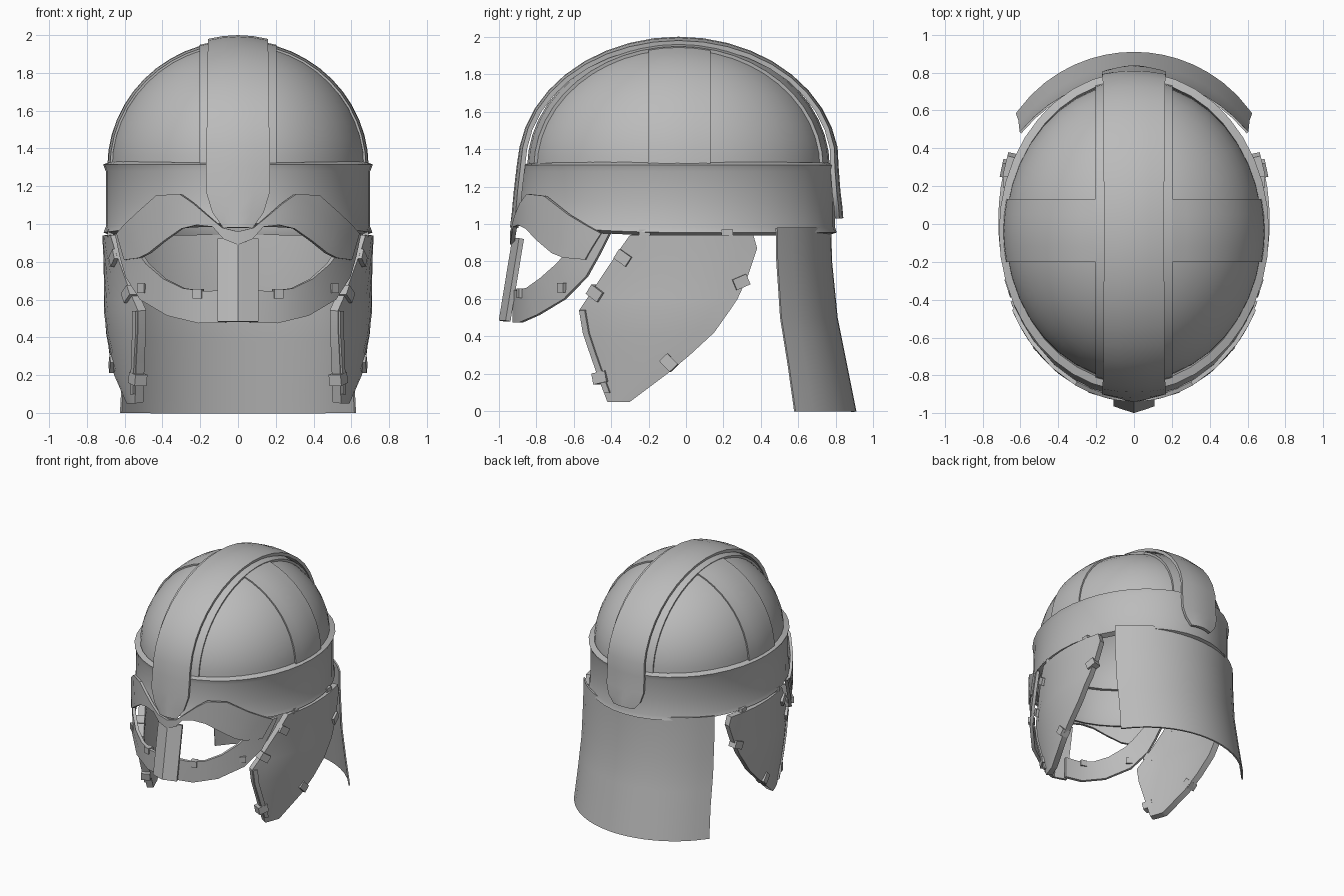
import bpy, bmesh, math
from mathutils import Vector

if "Cube" in bpy.data.objects:
    bpy.data.objects.remove(bpy.data.objects["Cube"])

steel = bpy.data.materials.new("grey steel")
steel.diffuse_color = (0.5, 0.5, 0.5, 1)
steel.use_nodes = True
steel.node_tree.nodes["Principled BSDF"].inputs["Base Color"].default_value = steel.diffuse_color
CY, RX, RY, H = -0.04, 0.68, 0.79, 0.66   # dome centre, radii and height


def lerp_table(table, t):
    """Piecewise-linear lookup; each row is (key, values...)."""
    for a, b in zip(table, table[1:]):
        if t <= b[0]:
            k = (t - a[0]) / (b[0] - a[0])
            return [p + (q - p) * k for p, q in zip(a[1:], b[1:])]
    return table[-1][1:]


def finish(name, bm, angle=35):
    me = bpy.data.meshes.new(name)
    bm.to_mesh(me)
    bm.free()
    me.materials.append(steel)
    ob = bpy.data.objects.new(name, me)
    bpy.context.collection.objects.link(ob)
    bpy.ops.object.select_all(action='DESELECT')
    ob.select_set(True)
    bpy.context.view_layer.objects.active = ob
    bpy.ops.object.shade_smooth_by_angle(angle=math.radians(angle))
    return ob


def sheet(name, f, us, vs, thick, offset=1):
    """Grid surface f(u, v) facing away from the helmet axis, thickened."""
    bm = bmesh.new()
    g = [[bm.verts.new(f(u, v)) for v in vs] for u in us]
    for i in range(len(us) - 1):
        for j in range(len(vs) - 1):
            bm.faces.new((g[i][j], g[i + 1][j], g[i + 1][j + 1], g[i][j + 1]))
    bmesh.ops.remove_doubles(bm, verts=bm.verts, dist=1e-4)
    bm.normal_update()
    mid = Vector((0, CY, 0.9))
    if sum((fc.calc_center_median() - mid).dot(fc.normal) * fc.calc_area() for fc in bm.faces) < 0:
        bmesh.ops.reverse_faces(bm, faces=bm.faces)
    ob = finish(name, bm)
    m = ob.modifiers.new("thickness", 'SOLIDIFY')
    m.thickness, m.offset = thick, offset
    bpy.ops.object.modifier_apply(modifier=m.name)
    bpy.ops.object.shade_smooth_by_angle(angle=math.radians(35))
    return ob


def span(a, b, n):
    return [a + (b - a) * i / n for i in range(n + 1)]


def block(name, loc, size, yaw=0, pitch=0):
    bm = bmesh.new()
    bmesh.ops.create_cube(bm, size=1)
    for v in bm.verts:
        v.co = Vector((v.co.x * size[0], v.co.y * size[1], v.co.z * size[2]))
    ob = finish(name, bm)
    ob.location, ob.rotation_euler = loc, (pitch, 0, yaw)
    return ob


# Dome shell
def dome(a, b):
    c = math.cos(b)
    return (RX * c * math.cos(a), CY + RY * c * math.sin(a), 1.3 + H * math.sin(b))


sheet("dome", dome, span(0, 2 * math.pi, 40), span(-0.04, math.pi / 2, 12), 0.03, -1)


# Raised ribs lying on the dome: one lengthwise, two sideways
def long_rib(x, a):
    s = math.sqrt(1 - (x / RX) ** 2)
    return (x, CY - RY * s * math.cos(a), 1.3 + H * s * math.sin(a))


sheet("lengthwise_rib", long_rib, span(-0.2, 0.2, 4), span(0, math.pi, 24), 0.018)
for side, label in ((1, "right"), (-1, "left")):
    def cross_rib(y, a):
        s = math.sqrt(1 - ((y - CY) / RY) ** 2)
        return (side * RX * s * math.cos(a), y, 1.3 + H * s * math.sin(a))
    sheet("cross_rib_" + label, cross_rib, span(-0.2, 0.13, 4), span(0, 1.28, 10), 0.012)

# Crest strap from brow to nape, with tapered front end
path = [(-0.915, 0.98), (-0.905, 1.06), (-0.895, 1.17), (-0.88, 1.3)]
path += [(CY - 0.835 * math.cos(a), 1.3 + 0.675 * math.sin(a)) for a in span(0, math.pi, 20)[1:-1]]
path += [(0.79, 1.3), (0.80, 1.17), (0.81, 1.09), (0.815, 1.03)]
half = {0: 0.07, 1: 0.13, len(path) - 2: 0.14, len(path) - 1: 0.09}


def strap(u, i):
    y, z = path[i]
    drop = 0.02 * u * u
    up = max(0, min(1, (z - 1.3) / 0.675))
    x = u * half.get(i, 0.165 - 0.01 * up)
    return (x, y + drop * (1 - up) * (1 if y < CY else -1), z - drop * up)


sheet("crest_strap", strap, span(-1, 1, 4), range(len(path)), 0.025)

# Brow band with flared rims, lifted slightly over the eyes
band_rows = [(0.955, 0.712, 0.845), (0.985, 0.70, 0.835), (1.12, 0.70, 0.835),
             (1.28, 0.70, 0.835), (1.315, 0.714, 0.845)]


def band(a, i):
    z, rx, ry = band_rows[i]
    front = max(0, -math.sin(a))
    lift = 0.05 * front ** 2 if i < 2 else 0
    lean = 0.03 * front * (1.315 - z) / 0.36
    return (rx * math.cos(a), CY + (ry + lean) * math.sin(a), z + lift)


sheet("brow_band", band, span(0, 2 * math.pi, 40), range(5), 0.045, -1)


# Face parts wrap around an elliptical cylinder
def wrap(x, z, grow=0.0):
    rx, ry = 0.695 + grow, 0.875 + grow
    return (x, -0.03 - ry * math.sqrt(max(0, 1 - (x / rx) ** 2)), z)


# rows: key, top x, top z, bottom x, bottom z
brow = [(0, 0, 0.96, 0, 0.89), (0.1, 0.08, 0.98, 0.075, 0.92), (0.25, 0.15, 1.04, 0.13, 0.985),
        (0.4, 0.23, 1.11, 0.21, 0.995), (0.5, 0.3, 1.16, 0.29, 0.975), (0.65, 0.42, 1.15, 0.38, 0.91),
        (0.8, 0.53, 1.05, 0.46, 0.845), (0.9, 0.59, 0.99, 0.51, 0.82), (1, 0.625, 0.95, 0.585, 0.81)]
guard = [(0, 0.06, 0.65, 0.06, 0.475), (0.2, 0.17, 0.645, 0.2, 0.475), (0.4, 0.28, 0.66, 0.36, 0.515),
         (0.6, 0.38, 0.71, 0.5, 0.60), (0.8, 0.47, 0.79, 0.575, 0.72), (0.9, 0.51, 0.85, 0.605, 0.83),
         (1, 0.56, 0.95, 0.63, 0.95)]


def panel(table, grow, side=0):
    def f(t, v):
        xt, zt, xb, zb = lerp_table(table, abs(t))
        s = side or (1 if t >= 0 else -1)
        return wrap(s * (xt + (xb - xt) * v), zt + (zb - zt) * v, grow)
    return f


keys = [r[0] for r in brow]
sheet("eyebrow_plate", panel(brow, 0.012), [-k for k in keys[:0:-1]] + keys, span(0, 1, 3), 0.022)

# Nose guard, folded along its centre and sloping forward
sheet("nose_guard", lambda x, v: (x, -0.90 - 0.072 * v + abs(x) * 0.35, 0.92 - 0.44 * v),
      [-0.1, -0.06, 0, 0.06, 0.1], span(0, 1, 3), 0.028)

# Cheek outline rows: height, front y, rear y
cheek = [(0.05, -0.42, -0.30), (0.2, -0.475, -0.10), (0.3, -0.51, 0.02), (0.42, -0.55, 0.15),
         (0.54, -0.57, 0.235), (0.6, -0.53, 0.275), (0.72, -0.45, 0.33), (0.87, -0.35, 0.38), (0.94, -0.30, 0.36)]


def cheek_x(y, z):
    return (0.71 * math.sqrt(1 - ((y - 0.05) / 0.93) ** 2) - 0.15 * max(0, 0.5 - z)
            + 0.12 * max(0, z - 0.7) * max(0, 0.3 - y))


for side, label in ((1, "right"), (-1, "left")):
    # Lower eye guard
    sheet("eye_guard_" + label, panel(guard, 0, side), [r[0] for r in guard], span(0, 1, 2), 0.025)
    for x, z in ((0.21, 0.63), (0.5, 0.66)):
        block("eye_clip_" + label, wrap(side * x, z, 0.01), (0.05, 0.05, 0.05), side * x * 1.4)

    # Cheek guard
    def cheek_f(z, v):
        a, b = lerp_table(cheek, z)
        y = a + (b - a) * v
        return (side * cheek_x(y, z), y, z)
    sheet("cheek_guard_" + label, cheek_f, [r[0] for r in cheek], span(0, 1, 8), 0.05, -1)

    # Raised lip along the cheek's front edge
    sheet("cheek_lip_" + label,
          lambda z, v: (side * (cheek_x(lerp_table(cheek, z)[0] + 0.03 * v, z) + 0.002),
                        lerp_table(cheek, z)[0] + 0.005 + 0.03 * v, z),
          [0.1, 0.2, 0.3, 0.42, 0.54], [0, 1], 0.012)

    # Edge clips and hinges
    for y, z, tilt in ((-0.33, 0.82, -0.6), (-0.475, 0.63, -0.6), (-0.45, 0.18, 0.2),
                       (-0.09, 0.26, -0.8), (0.29, 0.69, 0.4)):
        slope = math.atan((cheek_x(y - 0.02, z) - cheek_x(y + 0.02, z)) / 0.04)
        block("cheek_clip_" + label, (side * (cheek_x(y, z) - 0.02), y, z), (0.07, 0.08, 0.06),
              side * slope, tilt)
    for y in (-0.22, 0.22):
        block("hinge_" + label, (side * 0.675, y, 0.95), (0.03, 0.06, 0.04))

# Flared neck guard; rows: height, edge y, centre y, half width
neck = [(0, 0.585, 0.91, 0.625), (0.25, 0.55, 0.86, 0.612), (0.5, 0.51, 0.81, 0.607),
        (0.8, 0.49, 0.78, 0.605), (0.98, 0.487, 0.775, 0.605)]


def neck_f(u, z):
    edge, mid, w = lerp_table(neck, z)
    sag = mid - edge
    r = (w * w + sag * sag) / (2 * sag)
    return (u * w, mid - r + math.sqrt(r * r - (u * w) ** 2), z)


sheet("neck_guard", neck_f, span(-1, 1, 16), [0, 0.12, 0.25, 0.38, 0.5, 0.65, 0.8, 0.98], 0.012, -1)
